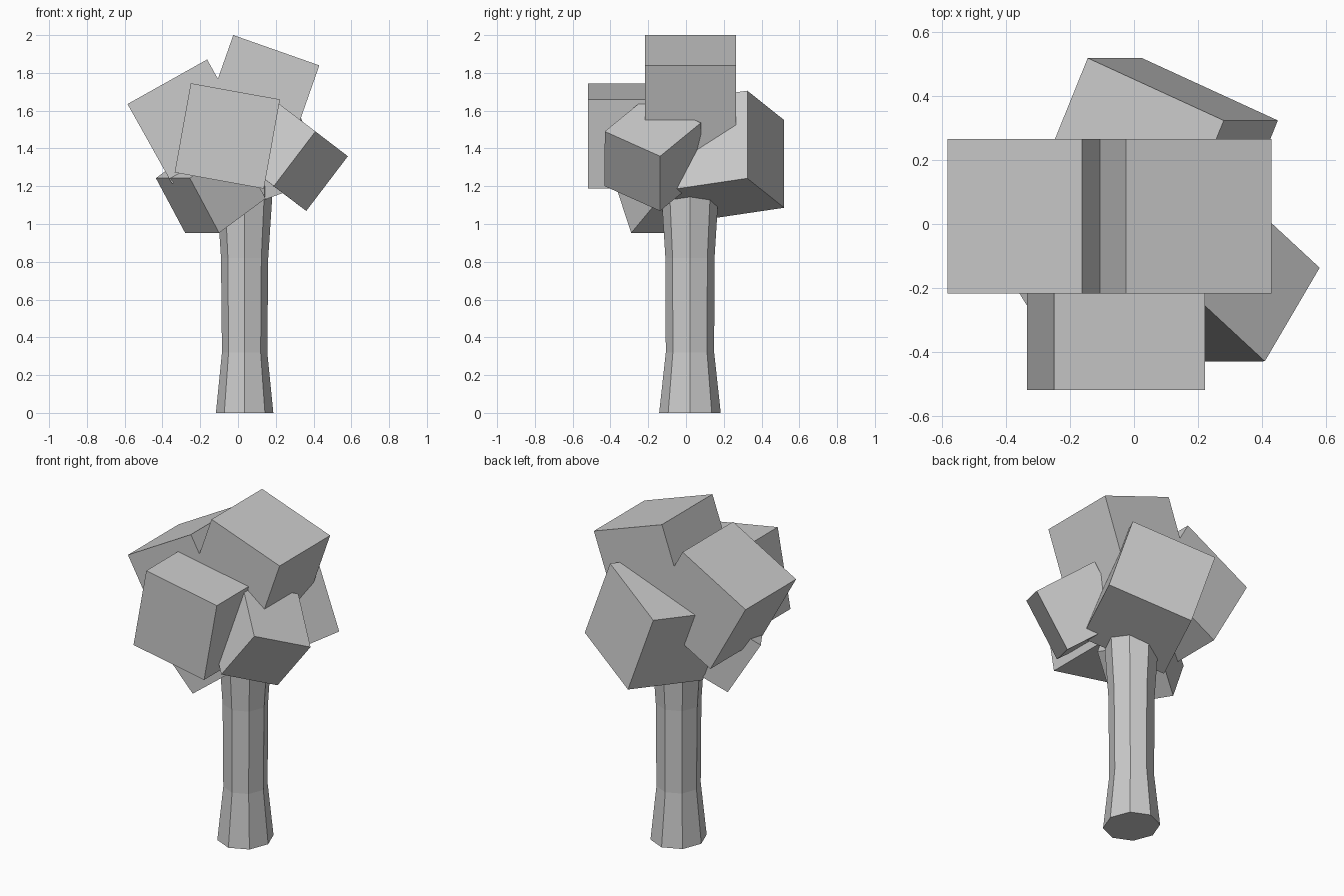
import bpy, bmesh, math
from mathutils import Vector

if "Cube" in bpy.data.objects:
    bpy.data.objects.remove(bpy.data.objects["Cube"])


def make_object(name, bm):
    bmesh.ops.recalc_face_normals(bm, faces=bm.faces)
    mesh = bpy.data.meshes.new(name)
    bm.to_mesh(mesh)
    bm.free()
    obj = bpy.data.objects.new(name, mesh)
    bpy.context.collection.objects.link(obj)
    return obj


def foliage_block(name, corner, u, v, size):
    """Cube from one corner and two perpendicular edge directions (third = u x v)."""
    c, u = Vector(corner), Vector(u).normalized()
    v = Vector(v)
    v = (v - u * v.dot(u)).normalized()
    w = u.cross(v)
    bm = bmesh.new()
    bmesh.ops.create_cube(bm, size=1)
    for p in bm.verts:
        a, b, d = p.co + Vector((0.5, 0.5, 0.5))
        p.co = c + (u * a + v * b + w * d) * size
    return make_object(name, bm)


# Trunk: eight-sided, flared at the foot and the top
rings = [(0.0, 0.152, 0.163), (0.32, 0.12, 0.128),
         (0.82, 0.125, 0.130), (1.2, 0.15, 0.154)]
bm = bmesh.new()
loops = []
for z, rx, ry in rings:
    loops.append([bm.verts.new((0.035 + rx * math.cos(i * math.pi / 4),
                                0.021 + ry * math.sin(i * math.pi / 4), z))
                  for i in range(8)])
for lo, hi in zip(loops, loops[1:]):
    for i in range(8):
        j = (i + 1) % 8
        bm.faces.new((lo[i], lo[j], hi[j], hi[i]))
bm.faces.new(loops[0][::-1])
bm.faces.new(loops[-1])
make_object("trunk", bm)

# Foliage: six tumbled cubes
foliage_block("foliage_top", (-0.025, -0.217, 2.0),
              (0.455, 0, -0.16), (-0.16, 0, -0.455), 0.483)
foliage_block("foliage_left", (-0.585, -0.217, 1.635),
              (0.42, 0, 0.235), (0.235, 0, -0.42), 0.483)
foliage_block("foliage_front", (-0.25, -0.52, 1.745),
              (0.47, 0, -0.085), (-0.085, 0, -0.47), 0.48)
foliage_block("foliage_right", (0.41, -0.43, 1.49),
              (0.17, 0.29, -0.13), (-0.22, 0, -0.29), 0.364)
foliage_block("foliage_back", (-0.145, 0.52, 1.55),
              (0.17, 0, -0.465), (0.425, -0.195, 0.155), 0.494)
foliage_block("foliage_low", (-0.10, -0.29, 0.953),
              (-0.18, 0.291, 0), (-0.155, -0.096, 0.29), 0.342)
